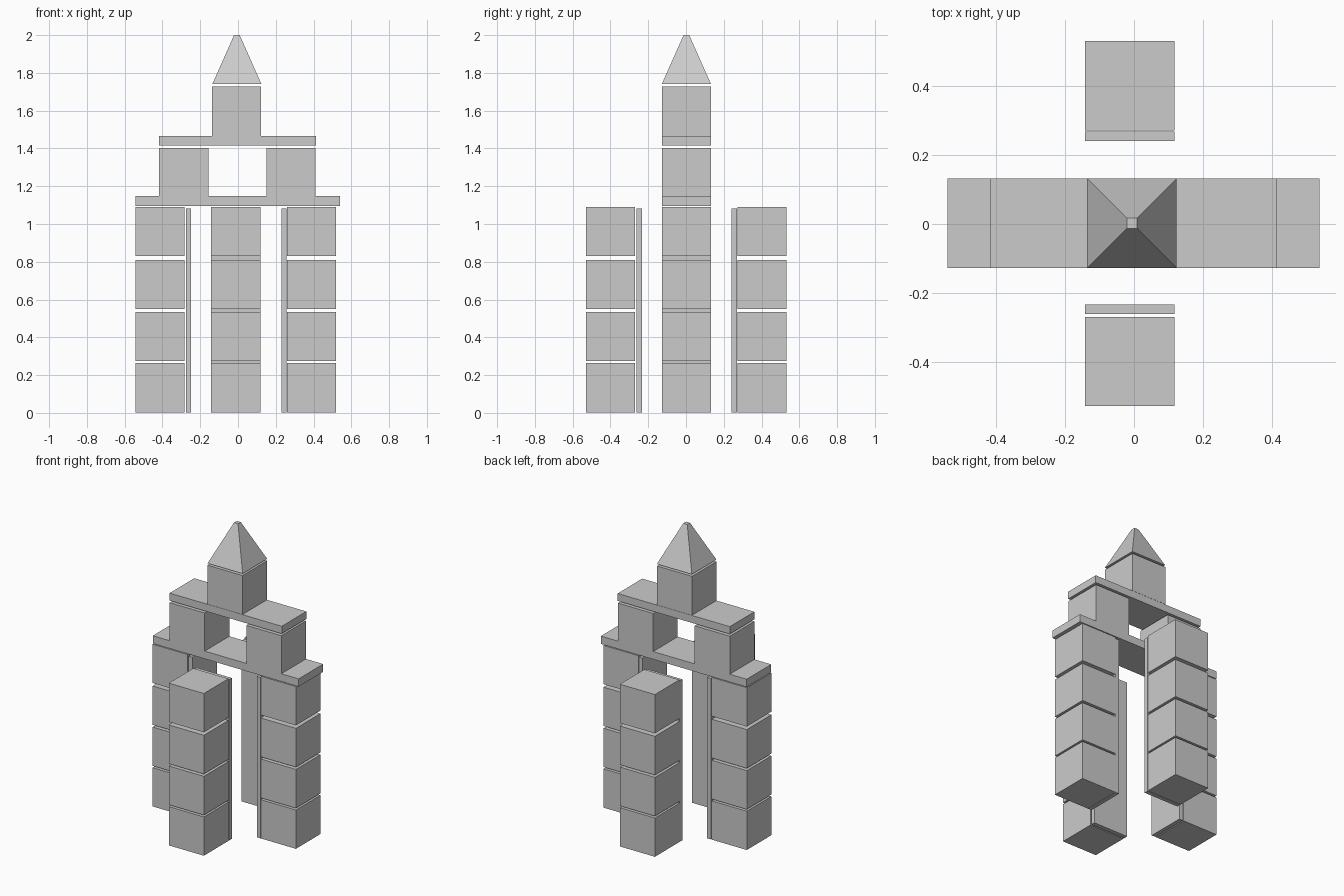
import bpy

if "Cube" in bpy.data.objects:
    bpy.data.objects.remove(bpy.data.objects["Cube"])

S = 0.26    # edge of a cube block
T = 0.028   # thickness of a thin panel


def box(name, x, y, z):
    """Box from (min, max) ranges on each axis."""
    centre = [(a + b) / 2 for a, b in (x, y, z)]
    bpy.ops.mesh.primitive_cube_add(size=1, location=centre)
    ob = bpy.context.object
    ob.name = name
    ob.scale = [b - a for a, b in (x, y, z)]
    bpy.ops.object.transform_apply(location=False, rotation=False, scale=True)
    return ob


def around(c, size=S):
    return (c - size / 2, c + size / 2)


# Four columns of stacked blocks, each with a thin panel on its inner side
mid_y = 0.002
columns = {
    "left": ((-0.413, mid_y), (-0.262, mid_y), (T, S)),
    "right": ((0.389, mid_y), (0.243, mid_y), (T, S)),
    "front": ((-0.012, -0.4), (-0.012, -0.248), (S, T)),
    "back": ((-0.012, 0.402), (-0.012, 0.255), (S, T)),
}
for side, ((cx, cy), (px, py), (pw, pd)) in columns.items():
    for i, z in enumerate((0.003, 0.275, 0.55, 0.83)):
        box(f"{side}_column_block_{i + 1}", around(cx), around(cy), (z, z + S))
    box(f"{side}_inner_panel", around(px, pw), around(py, pd), (0.003, 1.081))

# Lower lintel with two upper blocks
box("lower_lintel", (-0.542, 0.539), around(mid_y), (1.095, 1.147))
box("upper_block_left", around(-0.287), around(mid_y), (1.147, 1.402))
box("upper_block_right", around(0.281), around(mid_y), (1.147, 1.402))

# Upper lintel with the tower block
box("upper_lintel", (-0.417, 0.414), around(mid_y), (1.416, 1.466))
box("tower_block", around(-0.007), around(mid_y), (1.467, 1.728))

# Roof: pyramid with a small flat tip
roof = box("pyramid_roof", around(-0.006), around(mid_y), (1.741, 2.0))
for v in roof.data.vertices:
    if v.co.z > 0:
        v.co.x *= 0.03 / S
        v.co.y *= 0.03 / S
